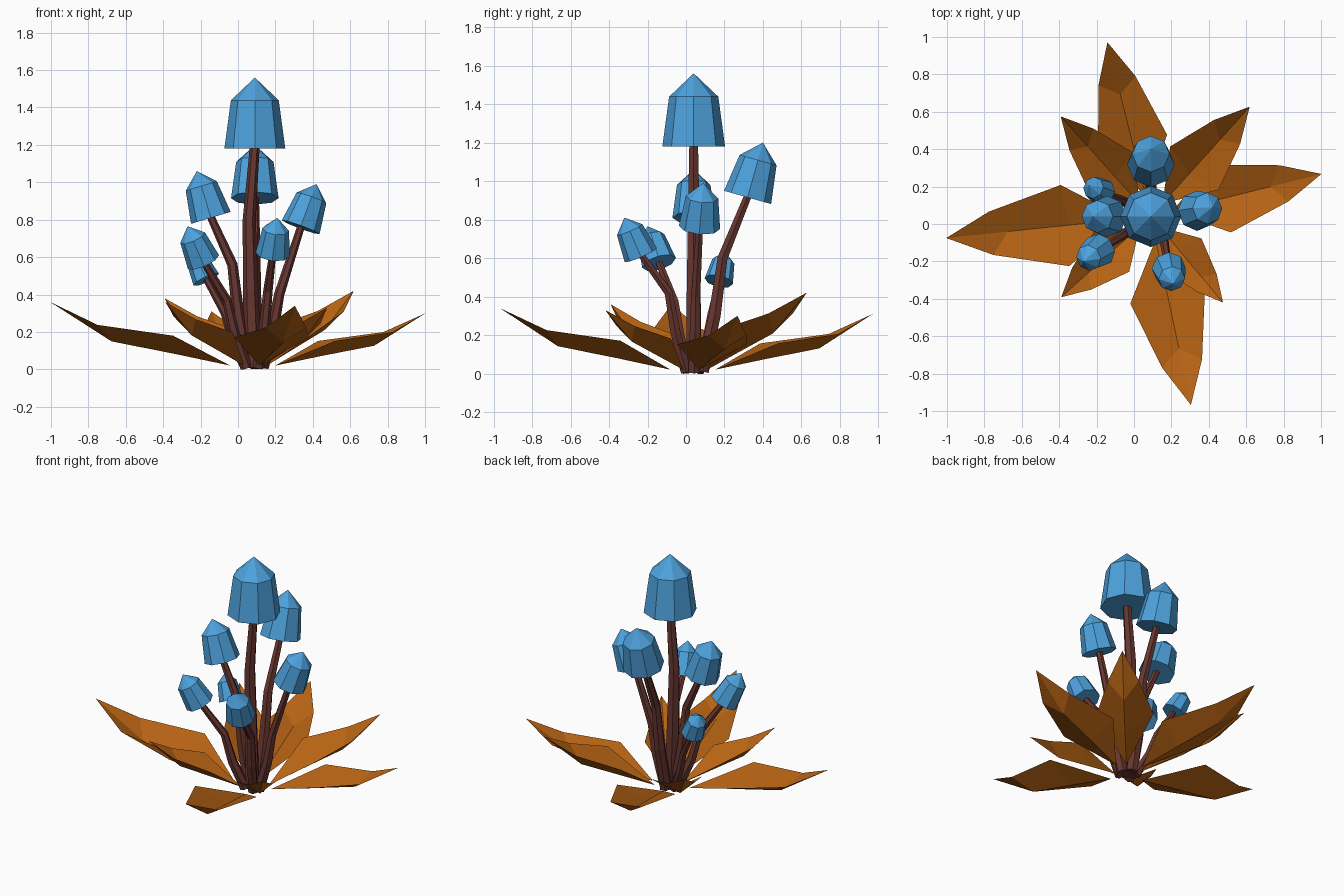
import bpy
import bmesh
from math import cos, sin, radians, tau
from mathutils import Vector

old = bpy.data.objects.get("Cube")
if old:
    bpy.data.objects.remove(old, do_unlink=True)


def material(name, rgb):
    mat = bpy.data.materials.new(name)
    mat.use_nodes = True
    color = (*rgb, 1)
    mat.diffuse_color = color
    mat.node_tree.nodes["Principled BSDF"].inputs["Base Color"].default_value = color
    return mat


BLUE = material("cap blue", (0.075, 0.36, 0.72))
BROWN = material("stem brown", (0.14, 0.038, 0.03))
ORANGE = material("leaf orange", (0.47, 0.125, 0.007))
CENTER = Vector((0.09, 0.04, 0))


def finish(bm, name, mat):
    mesh = bpy.data.meshes.new(name)
    bm.to_mesh(mesh)
    bm.free()
    mesh.materials.append(mat)
    obj = bpy.data.objects.new(name, mesh)
    bpy.context.collection.objects.link(obj)
    return obj


def loft(name, mat, path, radii, sides):
    """Closed faceted tube through the path points, one radius per point."""
    bm = bmesh.new()
    rings = []
    last = len(path) - 1
    for i, (p, r) in enumerate(zip(path, radii)):
        axis = path[min(i + 1, last)] - path[max(i - 1, 0)]
        turn = Vector((0, 0, 1)).rotation_difference(axis)
        rings.append([bm.verts.new(p + turn @ Vector((r * cos(tau * k / sides),
                                                      r * sin(tau * k / sides), 0)))
                      for k in range(sides)])
    for a, b in zip(rings, rings[1:]):
        for k in range(sides):
            n = (k + 1) % sides
            bm.faces.new((a[k], a[n], b[n], b[k]))
    bm.faces.new(rings[0][::-1])
    bm.faces.new(rings[-1])
    # rings of zero radius collapse to a point
    bmesh.ops.remove_doubles(bm, verts=bm.verts[:], dist=0.0002)
    bmesh.ops.recalc_face_normals(bm, faces=bm.faces[:])
    return finish(bm, name, mat)


def mushroom(name, bend, base, tip, size):
    """Bent stem with a bell cap on its end."""
    bend, base, tip = Vector(bend), Vector(base), Vector(tip)
    out = bend - CENTER
    out.z = 0
    root = CENTER + out * 0.3 + Vector((0, 0, 0.01))
    low = root.lerp(bend, 0.5) + out * 0.08
    axis = tip - base
    loft(name + "_stem", BROWN,
         [root, low, bend, base + axis * 0.05],
         [r * (0.35 + 0.65 * size) for r in (0.045, 0.042, 0.035, 0.026)], 6)
    loft(name + "_cap", BLUE, [base, base + axis * 0.68, tip],
         [0.163 * size, 0.128 * size, 0], 8)


def leaf(name, angle, length, tip_z, short):
    """Creased leaf: stations hold distance, half width, edge and rib heights."""
    if short:
        stations = [(0.44, 0.39, 0.22, 0.52, 0.22), (0.77, 0.7, 0.12, 0.73, 0.47)]
    else:
        stations = [(0.42, 0.4, 0.198, 0.47, 0.19), (0.78, 0.7, 0.106, 0.64, 0.38)]
    u = Vector((cos(radians(angle)), sin(radians(angle)), 0))
    side = Vector((-u.y, u.x, 0))
    bm = bmesh.new()

    def vert(along, across, height):
        p = CENTER + (u * along + side * across) * length
        p.z = 0.02 + height * (tip_z - 0.02)
        return bm.verts.new(p)

    start, tip = vert(0.12, 0, 0), vert(1, 0, 1)
    ribs = [vert(s[1], 0, s[4]) for s in stations]
    for sign in (-1, 1):
        e = [vert(s[0], sign * s[2], s[3]) for s in stations]
        for face in ((start, ribs[0], e[0]), (ribs[0], ribs[1], e[1], e[0]),
                     (ribs[1], tip, e[1])):
            bm.faces.new(face if sign > 0 else face[::-1])
    finish(bm, name, ORANGE)


# Mushrooms: bend, cap base centre, cap tip, cap size
mushroom("center", (0.06, 0.04, 0.8), (0.09, 0.04, 1.18), (0.09, 0.04, 1.56), 1)
mushroom("back", (0.09, 0.19, 0.6), (0.09, 0.32, 0.915), (0.09, 0.4, 1.2), 0.78)
mushroom("right", (-0.03, 0.04, 0.56), (-0.145, 0.04, 0.81), (-0.22, 0.04, 1.06), 0.68)
mushroom("left", (0.22, 0.05, 0.4), (0.335, 0.07, 0.76), (0.42, 0.09, 0.99), 0.66)
mushroom("front_left", (0.16, -0.09, 0.42), (0.185, -0.235, 0.615), (0.21, -0.32, 0.81), 0.56)
mushroom("front_right", (-0.06, -0.06, 0.37), (-0.185, -0.14, 0.575), (-0.27, -0.2, 0.765), 0.56)
mushroom("back_right", (-0.07, 0.13, 0.3), (-0.17, 0.17, 0.48), (-0.24, 0.205, 0.63), 0.46)

# Long leaves
for name, angle, length, height in (("right", 186, 1.1, 0.36), ("back", 104, 0.96, 0.31),
                                    ("left", 14, 0.94, 0.3), ("front", 282, 1.03, 0.34)):
    leaf(name + "_long_leaf", angle, length, height, False)

# Short leaves between them
for name, angle, length, height in (("back_left", 48, 0.79, 0.42), ("back_right", 132, 0.72, 0.38),
                                    ("front_right", 222, 0.645, 0.36), ("front_left", 310, 0.6, 0.33)):
    leaf(name + "_short_leaf", angle, length, height, True)
